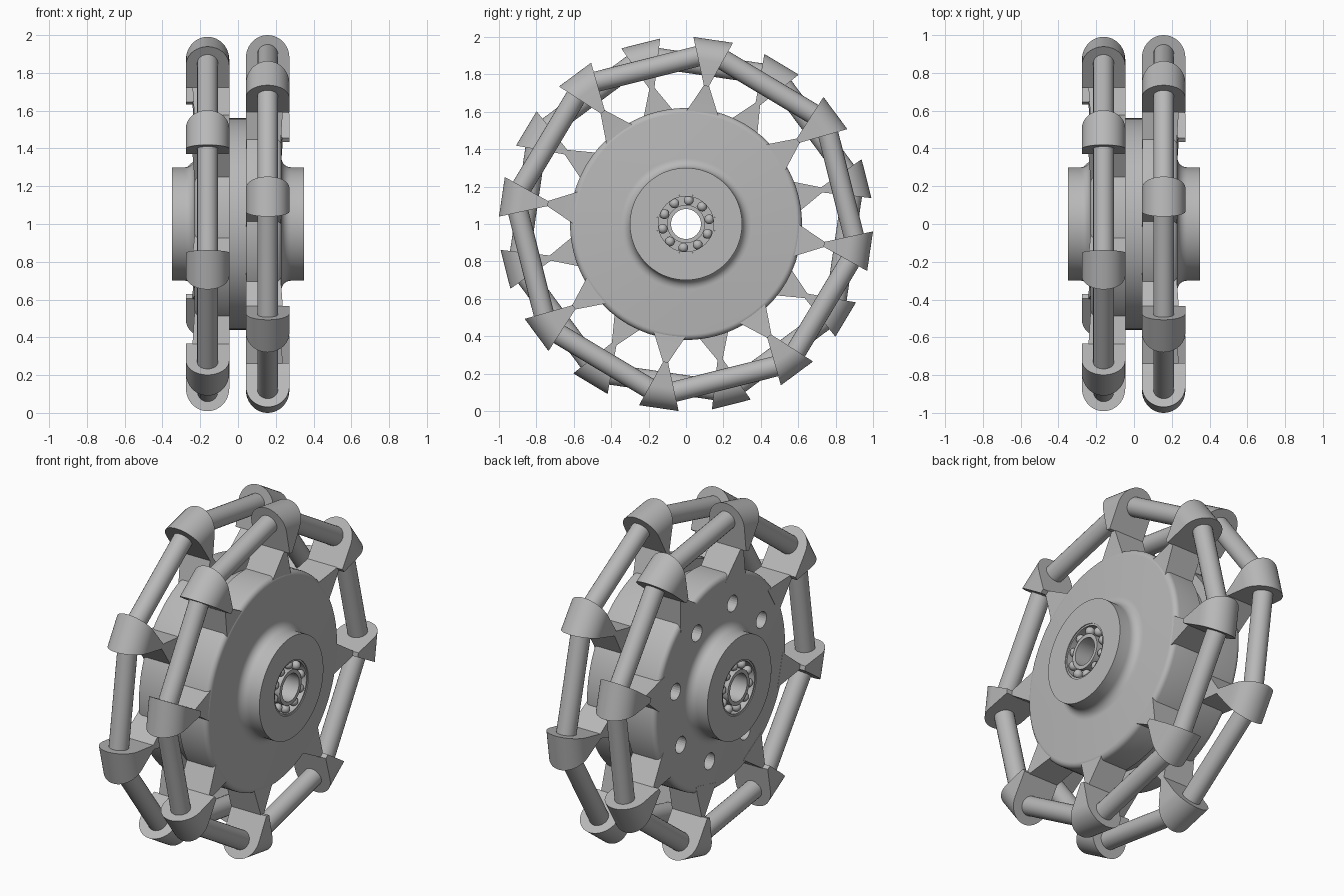
import bpy, bmesh
from math import sin, cos, pi, radians
from mathutils import Vector, Matrix

if "Cube" in bpy.data.objects:
    bpy.data.objects.remove(bpy.data.objects["Cube"], do_unlink=True)

CENTRE = Vector((0, 0, 1))
STEP = pi / 4

metal = bpy.data.materials.new("plain_grey_metal")
metal.use_nodes = True
GREY = (0.48, 0.48, 0.48, 1)
metal.diffuse_color = GREY
metal.node_tree.nodes["Principled BSDF"].inputs["Base Color"].default_value = GREY


def finish(name, bm, smooth=True):
    """Turn a bmesh into a linked object at the wheel centre."""
    bmesh.ops.recalc_face_normals(bm, faces=bm.faces)
    mesh = bpy.data.meshes.new(name)
    bm.to_mesh(mesh)
    bm.free()
    mesh.materials.append(metal)
    return place(name, mesh, smooth)


def place(name, mesh, smooth=False, angle=0.0, x=0.0):
    obj = bpy.data.objects.new(name, mesh)
    bpy.context.collection.objects.link(obj)
    obj.location = CENTRE + Vector((x, 0, 0))
    obj.rotation_euler.x = angle
    if smooth:
        bpy.ops.object.select_all(action='DESELECT')
        obj.select_set(True)
        bpy.context.view_layer.objects.active = obj
        bpy.ops.object.shade_smooth_by_angle(angle=radians(30))
    return obj


def lathe(name, profile, steps=96):
    """Revolve a closed (x, radius) profile about the axle."""
    bm = bmesh.new()
    rings = [[bm.verts.new((x, r * cos(a), r * sin(a))) for x, r in profile]
             for a in (2 * pi * i / steps for i in range(steps))]
    n = len(profile)
    for i in range(steps):
        a, b = rings[i], rings[(i + 1) % steps]
        for j in range(n):
            k = (j + 1) % n
            bm.faces.new((a[j], a[k], b[k], b[j]))
    return finish(name, bm)


def wedge(name, outline, width):
    """Solid from an (x, radius) outline whose thickness depends on radius."""
    bm = bmesh.new()
    sides = [[bm.verts.new((x, s * width(r), r)) for x, r in outline] for s in (-1, 1)]
    for side in sides:
        bm.faces.new(side)
    a, b = sides
    for j in range(len(outline)):
        k = (j + 1) % len(outline)
        bm.faces.new((a[j], a[k], b[k], b[j]))
    return finish(name, bm)


# Hub: two rimmed discs with a groove between, bosses and bearing seats
fillet = [(0.28 - 0.05 * sin(a), 0.35 - 0.05 * cos(a))
          for a in (pi / 2 * i / 6 for i in range(7))]
rim = [(0.23 - 0.03 * (1 - cos(a)), 0.59 + 0.03 * sin(a))
       for a in (pi / 2 * i / 5 for i in range(6))]
half = [(0.29, 0.08), (0.29, 0.158), (0.35, 0.158), (0.35, 0.3)] + fillet + rim
half += [(0.045, 0.62), (0.045, 0.56)]
hub = lathe("hub", half + [(-x, r) for x, r in reversed(half)])

# Round pockets in one face of the hub
bm = bmesh.new()
for i in range(8):
    a = radians(14.1) + i * STEP
    bmesh.ops.create_cone(
        bm, cap_ends=True, segments=24, radius1=0.048, radius2=0.048, depth=0.3,
        matrix=Matrix.Translation((-0.23, 0.44 * cos(a), 0.44 * sin(a)))
        @ Matrix.Rotation(pi / 2, 4, 'Y'))
cutter = finish("pocket_cutter", bm, False)
cutter.hide_render = True
cut = hub.modifiers.new("pockets", 'BOOLEAN')
cut.operation = 'DIFFERENCE'
cut.solver = 'EXACT'
cut.object = cutter
bpy.ops.object.select_all(action='DESELECT')
hub.select_set(True)
bpy.context.view_layer.objects.active = hub
bpy.ops.object.modifier_apply(modifier=cut.name)
bpy.data.objects.remove(cutter, do_unlink=True)

# Bearings: inner race, outer race and balls on both sides
for s, side in ((1, "left"), (-1, "right")):
    for part, r0, r1 in (("inner", 0.08, 0.102), ("outer", 0.148, 0.158)):
        lathe(f"{side}_bearing_{part}_race",
              [(s * 0.28, r0), (s * 0.28, r1), (s * 0.345, r1), (s * 0.345, r0)], 48)
    bm = bmesh.new()
    for i in range(10):
        a = 2 * pi * i / 10 + 0.2
        bmesh.ops.create_uvsphere(
            bm, u_segments=16, v_segments=10, radius=0.026,
            matrix=Matrix.Translation((s * 0.32, 0.127 * cos(a), 0.127 * sin(a))))
    finish(f"{side}_bearing_balls", bm)

# Roller rings: teeth on the rim, round-topped brackets and rods between them
TIP, TOP, HALF = 0.745, 0.995, 0.115
ROD = 0.925
arch = [(HALF * cos(a), TOP - HALF + HALF * sin(a))
        for a in (pi * i / 24 for i in range(25))]

for s, side, ring_x, start in ((1, "left", 0.157, -8.4), (-1, "right", -0.161, 14.1)):
    bracket = wedge(f"{side}_bracket", [(-HALF, TIP)] + [(HALF, TIP)] + arch,
                    lambda r: 0.013 + 0.094 * (r - TIP) / (TOP - TIP))
    tooth = wedge(f"{side}_tooth",
                  [(-s * HALF, 0.57), (s * 0.07, 0.57), (s * 0.07, 0.61),
                   (s * 0.08, TIP + 0.005), (-s * HALF, TIP + 0.005)],
                  lambda r: 0.013 + 0.062 * (TIP + 0.005 - r) / 0.13)

    # One rod running from the first bracket to the next
    p = Vector((0, 0, ROD))
    q = Matrix.Rotation(STEP, 3, 'X') @ p
    bm = bmesh.new()
    bmesh.ops.create_cone(
        bm, cap_ends=True, segments=24, radius1=0.055, radius2=0.055,
        depth=(q - p).length,
        matrix=Matrix.Translation((p + q) / 2)
        @ (q - p).to_track_quat('Z', 'Y').to_matrix().to_4x4())
    rod = finish(f"{side}_rod", bm)

    for part in (bracket, tooth, rod):
        part.location.x = ring_x
        part.rotation_euler.x = radians(start - 90)
        for i in range(1, 8):
            place(f"{part.name}_{i + 1}", part.data, False,
                  radians(start - 90) + i * STEP, ring_x)
